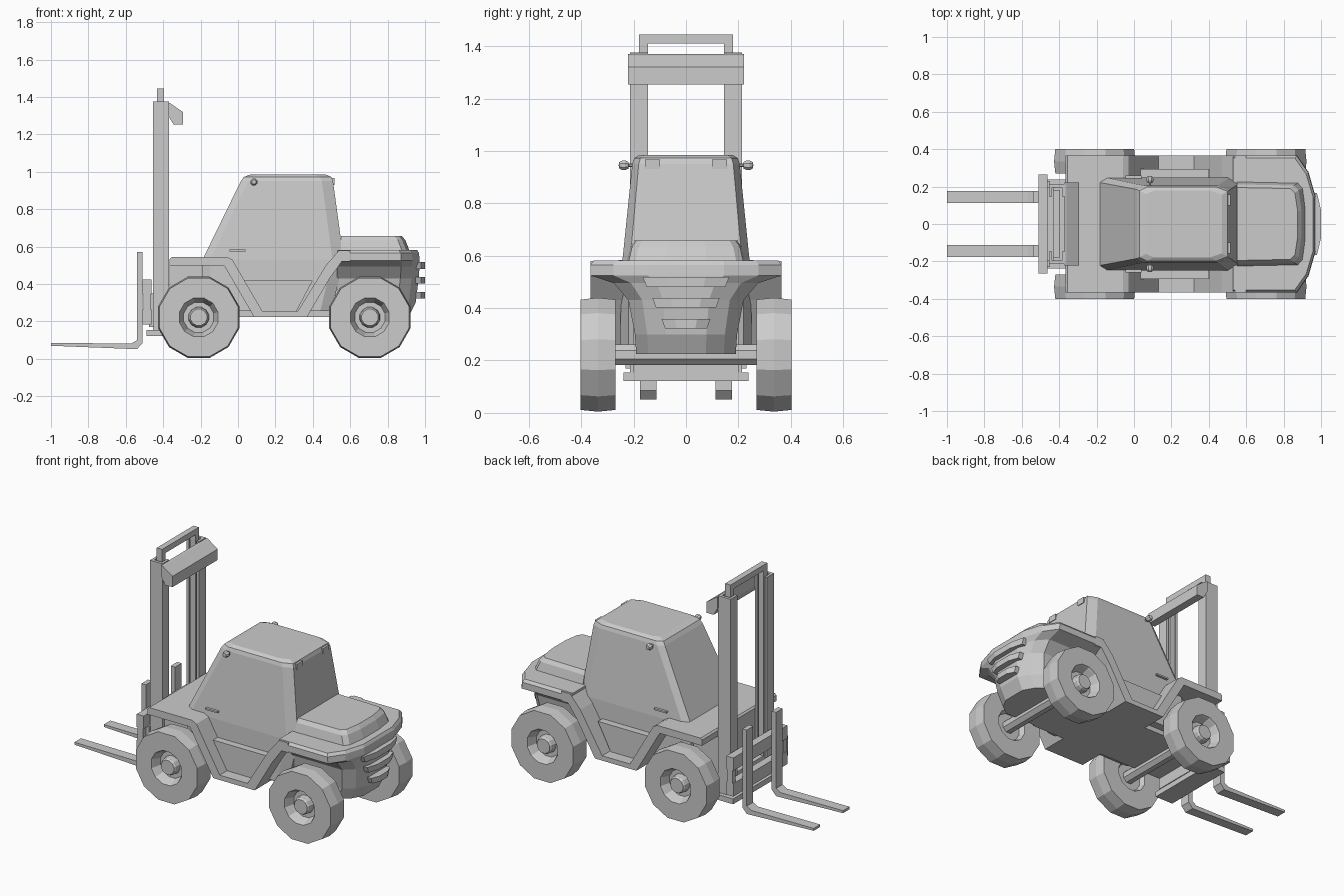
import bpy, bmesh, math
from mathutils import Vector

if "Cube" in bpy.data.objects:
    bpy.data.objects.remove(bpy.data.objects["Cube"])


def finish(name, bm):
    bmesh.ops.recalc_face_normals(bm, faces=bm.faces)
    me = bpy.data.meshes.new(name)
    bm.to_mesh(me)
    bm.free()
    ob = bpy.data.objects.new(name, me)
    bpy.context.collection.objects.link(ob)
    return ob


def loft(name, rings):
    """Closed skin through rings that share a point count."""
    bm = bmesh.new()
    vs = [[bm.verts.new(p) for p in r] for r in rings]
    n = len(rings[0])
    for a, b in zip(vs, vs[1:]):
        for i in range(n):
            j = (i + 1) % n
            bm.faces.new((a[i], a[j], b[j], b[i]))
    bm.faces.new(vs[0])
    bm.faces.new(vs[-1])
    return finish(name, bm)


def side_prism(name, pts, y0, y1):
    return loft(name, [[(x, y, z) for x, z in pts] for y in (y0, y1)])


def plan_prism(name, pts, z0, z1):
    return loft(name, [[(x, y, z) for x, y in pts] for z in (z0, z1)])


def box(name, x0, x1, y0, y1, z0, z1):
    return plan_prism(name, [(x0, y0), (x1, y0), (x1, y1), (x0, y1)], z0, z1)


def mirrored(half):
    return half + [(x, -y) for x, y in reversed(half)]


def lathe(name, prof, cx, cz, s, n=12):
    """Profile (radius, y) turned about a y axis; first and last on the axis."""
    bm = bmesh.new()
    rows = []
    for r, y in prof:
        k = 1 if r == 0 else n
        rows.append([bm.verts.new((cx + r * math.cos((i + .5) * math.tau / n), s * y,
                                   cz + r * math.sin((i + .5) * math.tau / n)))
                     for i in range(k)])
    for a, b in zip(rows, rows[1:]):
        for i in range(n):
            j = (i + 1) % n
            q = [a[i % len(a)], a[j % len(a)], b[j % len(b)], b[i % len(b)]]
            bm.faces.new(list(dict.fromkeys(q)))
    return finish(name, bm)


# Wheels and axles
tyre = [(0, .392), (.045, .392), (.052, .38), (.056, .345), (.083, .345), (.1, .388),
        (.107, .402), (.218, .402), (.225, .335), (.218, .27), (.1, .27), (.085, .3), (0, .3)]
for label, x in (("front", -.21), ("rear", .705)):
    for side, s in (("left", -1), ("right", 1)):
        lathe(f"{label}_wheel_{side}", tyre, x, .222, s)
    lathe(label + "_axle", [(0, -.31), (.042, -.31), (.042, .31), (0, .31)], x, .222, 1, 8)

# Full-width fender band with the step between the wheels
band = [(-.365, .535), (-.355, .545), (-.06, .545), (-.03, .53), (.13, .255), (.32, .255),
        (.47, .50), (.54, .58), (.6, .58), (.6, .52), (.555, .52), (.49, .43), (.37, .225),
        (.085, .225), (-.075, .5), (-.365, .5)]
side_prism("fender_band", band, -.365, .365)

# Narrow chassis between the wheels
box("chassis", -.365, .6, -.2, .2, .225, .52)

# Rear body: narrow below, wide above, rounded tail
tail = []
for z, w, xe in ((.225, .19, .925), (.3, .195, .962), (.43, .22, .978), (.495, .275, .983),
                 (.525, .365, .983), (.565, .365, .98), (.582, .352, .97)):
    ring = mirrored([(.53, w), (xe - .11, w), (xe - .05, w * .76), (xe - .012, w * .4)])
    tail.append([(x, y, z) for x, y in ring])
loft("rear_body", tail)

# Engine hood
hood = []
for z, w, xe in ((.57, .228, .92), (.635, .212, .895), (.658, .195, .875)):
    ring = mirrored([(.55, w), (xe - .04, w * .97), (xe - .015, w * .85), (xe, w * .35)])
    hood.append([(x, y, z) for x, y in ring])
loft("engine_hood", hood)

# Grille slats on the tail
for i, (z0, z1, w0, w1) in enumerate(((.48, .518, .15, .165), (.402, .438, .115, .128),
                                      (.322, .358, .08, .093))):
    loft(f"grille_slat_{i + 1}",
         [[(x, y, z) for x, y in mirrored([(.92, w), (.978, w), (1.0, w * .45)])]
          for z, w in ((z0, w0), (z1, w1))])

# Cab and lower door panel
cab = []
for z, x0, x1, w in ((.255, -.19, .5, .25), (.53, -.19, .565, .248), (.95, .015, .508, .205),
                     (.972, .03, .5, .198), (.985, .065, .47, .178)):
    ring = mirrored([(x0, w * .9), (x0 + .04, w), (x1 - .06, w), (x1, w * .88)])
    cab.append([(x, y, z) for x, y in ring])
loft("cab", cab)
side_prism("lower_door_panel", [(.03, .42), (.4, .42), (.31, .25), (.13, .25)], -.293, .293)

for side, s in (("left", -1), ("right", 1)):
    # Door handles and work lights
    box("door_handle_" + side, -.045, .04, s * .235, s * .258, .574, .584)
    box("rear_light_" + side, .48, .515, s * .1, s * .157, .93, .967)
    lathe("lamp_stalk_" + side, [(0, .19), (.006, .19), (.006, .225), (0, .225)],
          .085, .945, s, 6)
    lathe("side_lamp_" + side, [(0, .217), (.014, .22), (.02, .232), (.02, .243),
                                (.012, .256), (0, .257)], .085, .945, s, 8)

    # Mast: outer channel with inner sliding post
    channel = [(-.455, .213), (-.37, .213), (-.37, .146), (-.386, .146),
               (-.386, .195), (-.439, .195), (-.439, .146), (-.455, .146)]
    plan_prism("outer_mast_" + side, [(x, s * y) for x, y in channel], .15, 1.375)
    box("inner_mast_" + side, -.432, -.395, s * .145, s * .18, .16, 1.445)
    box("carriage_side_" + side, -.475, -.45, s * .195, s * .23, .17, .35)

    # Forks: upright, bent heel and tapered blade
    fork = [(-.54, .572), (-.51, .572), (-.51, .085), (-.54, .052), (-.62, .055),
            (-1, .07), (-1, .085), (-.57, .082), (-.54, .1)]
    side_prism("fork_" + side, fork, s * .112, s * .176)

# Mast cross members
box("inner_mast_top_bar", -.432, -.395, -.18, .18, 1.41, 1.445)
side_prism("mast_cross_beam", [(-.372, 1.37), (-.36, 1.365), (-.295, 1.32), (-.295, 1.253),
                               (-.345, 1.253), (-.372, 1.3)], -.222, .222)
box("mast_foot", -.49, -.365, -.238, .238, .122, .155)
box("mast_lower_beam", -.43, -.36, -.2, .2, .155, .26)

# Fork carriage
box("carriage_lower_bar", -.51, -.462, -.265, .265, .185, .265)
box("carriage_upper_bar", -.51, -.462, -.265, .265, .345, .425)
for y in (-.25, .25):
    box("carriage_end", -.505, -.468, y - .015, y + .015, .185, .425)
